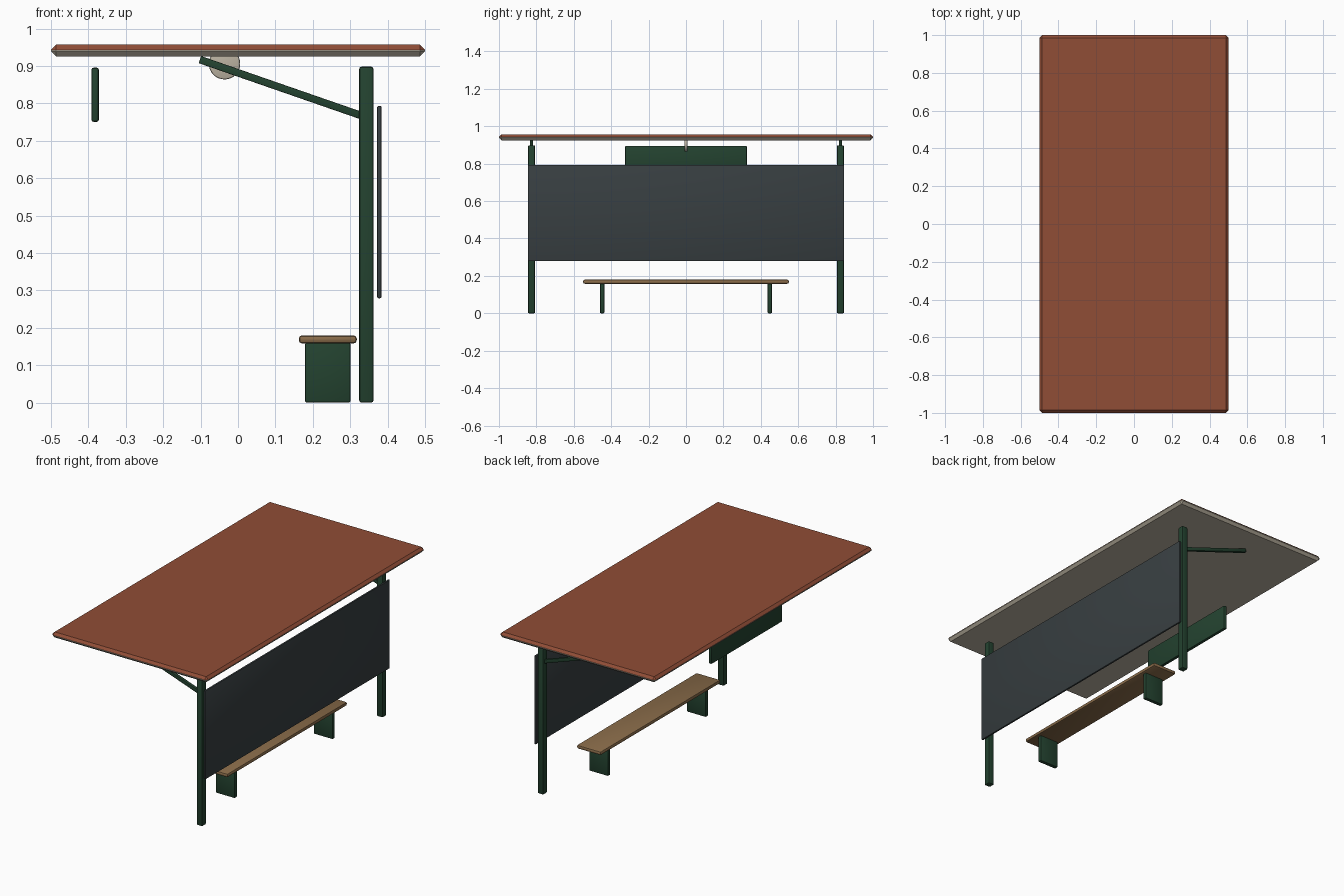
import bpy, bmesh, math
from mathutils import Vector, Matrix

cube = bpy.data.objects.get("Cube")
if cube:
    bpy.data.objects.remove(cube, do_unlink=True)


def material(name, rgb):
    mat = bpy.data.materials.new(name)
    mat.use_nodes = True
    color = (*rgb, 1.0)
    mat.diffuse_color = color
    mat.node_tree.nodes["Principled BSDF"].inputs["Base Color"].default_value = color
    return mat


green = material("dark_green_paint", (0.017, 0.055, 0.029))
slate = material("dark_slate", (0.039, 0.049, 0.053))
red = material("roof_red", (0.28, 0.074, 0.037))
cream = material("warm_cream", (0.5, 0.45, 0.36))
wood = material("bench_wood", (0.25, 0.148, 0.067))


def finish(name, bm, mats, bevel, segments):
    """Bevel the sharp edges and turn the mesh into an object."""
    edges = [e for e in bm.edges if e.calc_face_angle(0) > 0.8]
    bmesh.ops.bevel(bm, geom=edges, offset=bevel, segments=segments,
                    profile=0.5, affect='EDGES', clamp_overlap=True)
    mesh = bpy.data.meshes.new(name)
    bm.to_mesh(mesh)
    bm.free()
    for mat in mats:
        mesh.materials.append(mat)
    obj = bpy.data.objects.new(name, mesh)
    bpy.context.collection.objects.link(obj)
    bpy.ops.object.select_all(action='DESELECT')
    obj.select_set(True)
    bpy.context.view_layer.objects.active = obj
    bpy.ops.object.shade_smooth_by_angle(angle=math.radians(30))
    return obj


def box(name, center, size, mats, bevel=0.004, segments=2, tilt=0.0):
    bm = bmesh.new()
    matrix = (Matrix.Translation(center) @ Matrix.Rotation(tilt, 4, 'Y')
              @ Matrix.Diagonal((*size, 1)))
    bmesh.ops.create_cube(bm, size=1, matrix=matrix)
    return finish(name, bm, mats, bevel, segments)


# Roof slab: red on top, cream on the rim and underside
roof_z = 0.941
roof = box("roof", (0, 0, roof_z), (1, 2, 0.032), [red, cream], 0.014, 1)
for face in roof.data.polygons:
    face.material_index = 0 if face.center.z > roof_z + 0.003 else 1

# Posts, sloping braces and bench legs at both ends
brace_start, brace_end = Vector((0.345, 0, 0.762)), Vector((-0.102, 0, 0.917))
span = brace_end - brace_start
middle = (brace_start + brace_end) / 2
for side, sign in (("left", 1), ("right", -1)):
    y = sign * 0.826
    box("post_" + side, (0.343, y, 0.449), (0.038, 0.038, 0.898), [green], 0.006)
    box("brace_" + side, (middle.x, y, middle.z), (span.length, 0.018, 0.02),
        [green], 0.002, tilt=math.atan2(span.z, -span.x))
    box("bench_leg_" + side, (0.24, sign * 0.448, 0.08), (0.122, 0.023, 0.16),
        [green], 0.005)

# Bench seat, back panel and hanging sign board
box("bench_seat", (0.24, 0, 0.169), (0.155, 1.1, 0.022), [wood], 0.009)
box("back_panel", (0.378, 0, 0.536), (0.012, 1.69, 0.514), [slate], 0.004)
box("sign_board", (-0.382, 0, 0.823), (0.02, 0.652, 0.145), [green], 0.006)

# Round lamp disc under the roof
bm = bmesh.new()
bmesh.ops.create_cone(bm, cap_ends=True, segments=32, radius1=0.042, radius2=0.042,
                      depth=0.016, matrix=Matrix.Translation((-0.036, 0, 0.906))
                      @ Matrix.Rotation(math.pi / 2, 4, 'X'))
finish("lamp_disc", bm, [cream], 0.004, 2)
